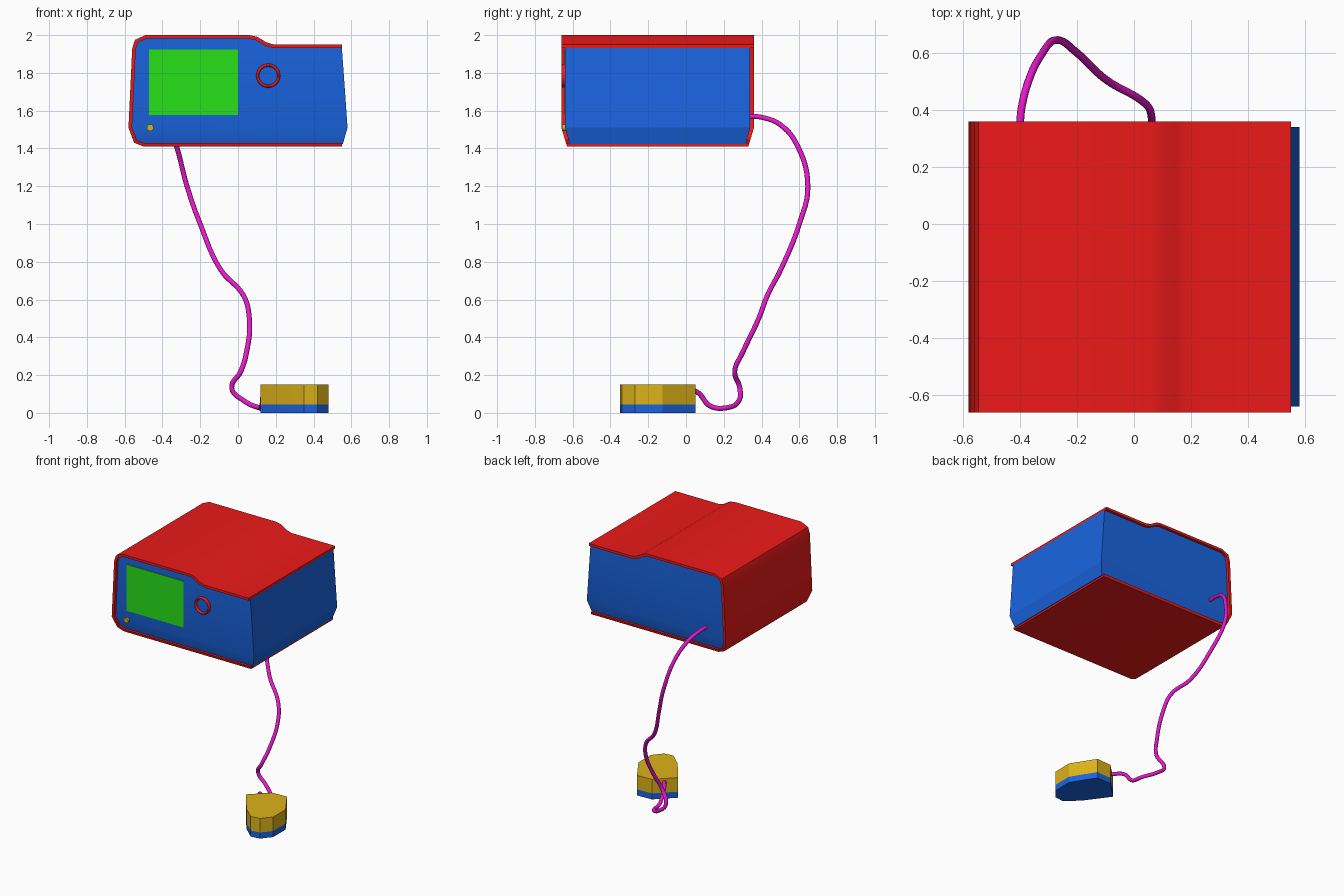
import bpy, bmesh, math
from mathutils import Vector

if "Cube" in bpy.data.objects:
    bpy.data.objects.remove(bpy.data.objects["Cube"])


def material(name, rgb):
    m = bpy.data.materials.new(name)
    m.diffuse_color = (*rgb, 1)
    m.use_nodes = True
    m.node_tree.nodes["Principled BSDF"].inputs["Base Color"].default_value = m.diffuse_color
    return m


RED = material("red", (0.85, 0.01, 0.01))
BLUE = material("blue", (0.01, 0.13, 0.75))
GREEN = material("green", (0.02, 0.75, 0.01))
YELLOW = material("yellow", (0.72, 0.45, 0.01))
MAGENTA = material("magenta", (0.8, 0.01, 0.6))


def finish(obj, name, mat, angle=30):
    obj.name = name
    obj.data.materials.append(mat)
    bpy.ops.object.select_all(action='DESELECT')
    obj.select_set(True)
    bpy.context.view_layer.objects.active = obj
    bpy.ops.object.shade_smooth_by_angle(angle=math.radians(angle))
    return obj


def prism(name, points, direction, mat, bend=None, angle=30):
    """Extrude a closed 3D outline; bend=(z, inset, depth) tapers front and back below z."""
    bm = bmesh.new()
    face = bm.faces.new([bm.verts.new(p) for p in points])
    ext = bmesh.ops.extrude_face_region(bm, geom=[face], use_keep_orig=True)
    moved = [v for v in ext["geom"] if isinstance(v, bmesh.types.BMVert)]
    bmesh.ops.translate(bm, verts=moved, vec=direction)
    if bend:
        z, inset, depth = bend
        bmesh.ops.bisect_plane(bm, geom=bm.verts[:] + bm.edges[:] + bm.faces[:],
                               plane_co=(0, 0, z), plane_no=(0, 0, 1), dist=1e-5)
        for v in bm.verts:
            if v.co.z < z:
                s = inset * (z - v.co.z) / depth
                v.co.y += s if v.co.y < -0.15 else -s
    bmesh.ops.recalc_face_normals(bm, faces=bm.faces[:])
    me = bpy.data.meshes.new(name)
    bm.to_mesh(me)
    bm.free()
    obj = bpy.data.objects.new(name, me)
    bpy.context.collection.objects.link(obj)
    return finish(obj, name, mat, angle)


def offset(path, t):
    """Offset an open 2D polyline to its right by t."""
    pts = [Vector(p) for p in path]
    out = []
    for i, p in enumerate(pts):
        dirs = []
        if i:
            dirs.append((p - pts[i - 1]).normalized())
        if i < len(pts) - 1:
            dirs.append((pts[i + 1] - p).normalized())
        normals = [Vector((d.y, -d.x)) for d in dirs]
        n = sum(normals, Vector((0, 0))).normalized()
        out.append(p + n * t / n.dot(normals[0]))
    return out


# Wrap-around outer shell, open on the right
outer = [(0.55, 1.41), (-0.5, 1.41), (-0.55, 1.43), (-0.58, 1.51), (-0.56, 1.93),
         (-0.545, 1.975), (-0.49, 2.0), (0.06, 2.0), (0.1, 1.992), (0.15, 1.962),
         (0.19, 1.95), (0.55, 1.95)]
inner = offset(outer, 0.019)
loop = outer + [tuple(p) for p in reversed(inner)]
prism("outer_shell", [(x, -0.66, z) for x, z in loop], (0, 1.02, 0), RED, (1.51, 0.03, 0.1))

# Inner housing, bulging on the right side
body = [tuple(p) for p in offset(outer, 0.017)]
body = [(0.555, 1.424)] + body[1:-1] + [(0.55, 1.933), (0.58, 1.51)]
prism("housing", [(x, -0.64, z) for x, z in body], (0, 0.98, 0), BLUE, (1.51, 0.025, 0.09), 20)

# Display
bpy.ops.mesh.primitive_cube_add(size=1, location=(-0.235, -0.637, 1.75))
screen = bpy.context.object
screen.scale = (0.47, 0.014, 0.345)
finish(screen, "display", GREEN)

# Dial ring
bpy.ops.mesh.primitive_torus_add(major_radius=0.056, minor_radius=0.008, major_segments=32,
                                 minor_segments=8, location=(0.16, -0.645, 1.785),
                                 rotation=(math.pi / 2, 0, 0))
ring = bpy.context.object
ring.scale.z = 1.8
finish(ring, "dial_ring", RED, 60)

# Indicator button
bpy.ops.mesh.primitive_cylinder_add(vertices=20, radius=0.018, depth=0.025,
                                    location=(-0.465, -0.645, 1.51),
                                    rotation=(math.pi / 2, 0, 0))
finish(bpy.context.object, "indicator_button", YELLOW)

# Foot pedal: base and cap, turned about 45 degrees
pedal = [(0.12, -0.08), (0.25, 0.045), (0.37, 0.05), (0.48, -0.125), (0.478, -0.27),
         (0.42, -0.34), (0.35, -0.35), (0.255, -0.265)]
prism("pedal_base", [(x, y, 0) for x, y in pedal], (0, 0, 0.045), BLUE)
prism("pedal_cap", [(x, y, 0.045) for x, y in pedal], (0, 0, 0.105), YELLOW)

# Cable from the back of the housing to the pedal
path = [(-0.4, 0.33, 1.57), (-0.395, 0.4, 1.565), (-0.37, 0.5, 1.525), (-0.325, 0.592, 1.41),
        (-0.27, 0.645, 1.2), (-0.2, 0.6, 1.0), (-0.09, 0.5, 0.755), (0.03, 0.43, 0.62),
        (0.06, 0.385, 0.5), (0.045, 0.3, 0.32), (0.015, 0.258, 0.22), (-0.033, 0.285, 0.13),
        (0.03, 0.28, 0.065), (0.11, 0.22, 0.028), (0.125, 0.13, 0.035), (0.14, 0.06, 0.11),
        (0.2, -0.03, 0.125)]
cu = bpy.data.curves.new("cable", 'CURVE')
cu.dimensions = '3D'
cu.bevel_depth = 0.0135
cu.bevel_resolution = 3
cu.resolution_u = 6
cu.use_fill_caps = True
sp = cu.splines.new('BEZIER')
sp.bezier_points.add(len(path) - 1)
for bp, co in zip(sp.bezier_points, path):
    bp.co = co
    bp.handle_left_type = bp.handle_right_type = 'AUTO'
cable = bpy.data.objects.new("cable", cu)
bpy.context.collection.objects.link(cable)
bpy.ops.object.select_all(action='DESELECT')
cable.select_set(True)
bpy.context.view_layer.objects.active = cable
bpy.ops.object.convert(target='MESH')
finish(bpy.context.object, "cable", MAGENTA, 60)
